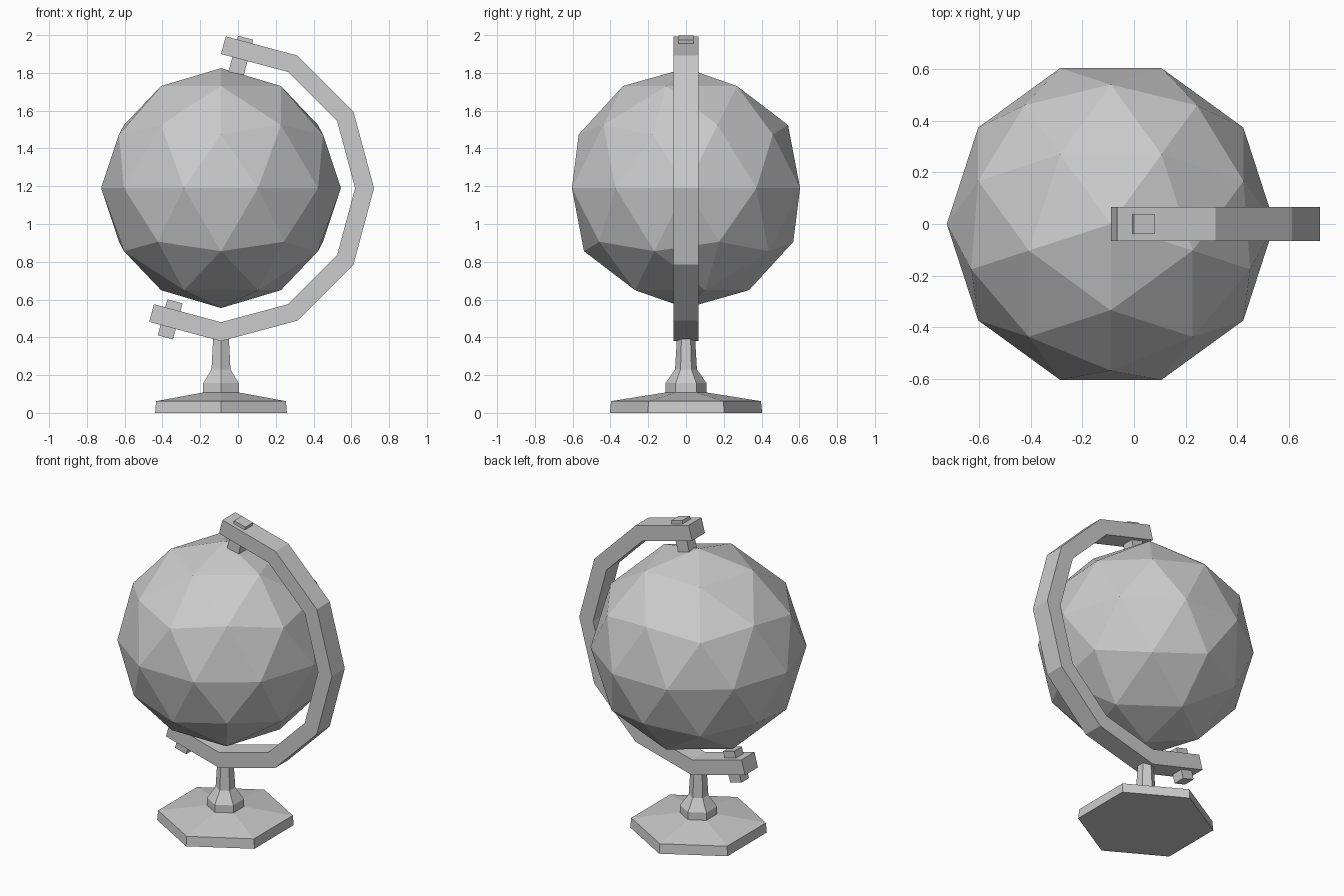
import bpy, bmesh
from math import sin, cos, radians, pi
from mathutils import Matrix, Vector

if "Cube" in bpy.data.objects:
    bpy.data.objects.remove(bpy.data.objects["Cube"])

CX, CZ = -0.09, 1.19          # globe centre


def make(name, bm):
    bmesh.ops.recalc_face_normals(bm, faces=bm.faces[:])
    me = bpy.data.meshes.new(name)
    bm.to_mesh(me)
    bm.free()
    ob = bpy.data.objects.new(name, me)
    bpy.context.collection.objects.link(ob)
    return ob


# Globe: low-poly ball
bm = bmesh.new()
bmesh.ops.create_icosphere(
    bm, subdivisions=2, radius=0.635,
    matrix=Matrix.Translation((CX, 0, CZ)) @ Matrix.Rotation(radians(-18), 4, 'Z'))
make("globe", bm)

# Meridian arm: rectangular section swept in 30 degree steps, square-cut ends
R_IN, R_OUT, HALF_W = 0.71, 0.81, 0.066
bm = bmesh.new()
rings = []
for a in range(-120, 91, 30):
    d = Vector((cos(radians(a)), 0, sin(radians(a))))
    inner = Vector((CX, 0, CZ)) + d * R_IN
    outer = Vector((CX, 0, CZ)) + d * R_OUT
    if a in (-120, 90):
        n = radians(-105 if a < 0 else 75)
        outer = inner + Vector((cos(n), 0, sin(n))) * (R_OUT - R_IN) * cos(radians(15))
    rings.append([bm.verts.new(p + Vector((0, y, 0)))
                  for p, y in ((inner, -HALF_W), (outer, -HALF_W), (outer, HALF_W), (inner, HALF_W))])
for r, s in zip(rings, rings[1:]):
    for i in range(4):
        j = (i + 1) % 4
        bm.faces.new((r[i], r[j], s[j], s[i]))
bm.faces.new(rings[0])
bm.faces.new(rings[-1])
make("meridian_arm", bm)

# Axis pins: square pegs on the 15 degree tilted axis
for name, side in (("upper_pin", 1), ("lower_pin", -1)):
    bm = bmesh.new()
    bmesh.ops.create_cube(
        bm, size=1,
        matrix=Matrix.Translation((-0.172, 0, CZ + 0.003)) @ Matrix.Rotation(radians(15), 4, 'Y')
        @ Matrix.Translation((0, 0, side * 0.7225)) @ Matrix.Diagonal((0.083, 0.078, 0.197, 1)))
    make(name, bm)


# Six-sided turned parts of the stand
def hex_lathe(name, profile):
    bm = bmesh.new()
    rings = [[bm.verts.new((CX + r * cos(pi / 2 + k * pi / 3), r * sin(pi / 2 + k * pi / 3), z))
              for k in range(6)] for r, z in profile]
    for r, s in zip(rings, rings[1:]):
        for i in range(6):
            j = (i + 1) % 6
            bm.faces.new((r[i], r[j], s[j], s[i]))
    bm.faces.new(rings[0])
    bm.faces.new(rings[-1])
    return make(name, bm)


hex_lathe("stand", [(0.403, 0), (0.397, 0.062), (0.109, 0.108), (0.109, 0.157),
                    (0.058, 0.23), (0.046, 0.43)])
